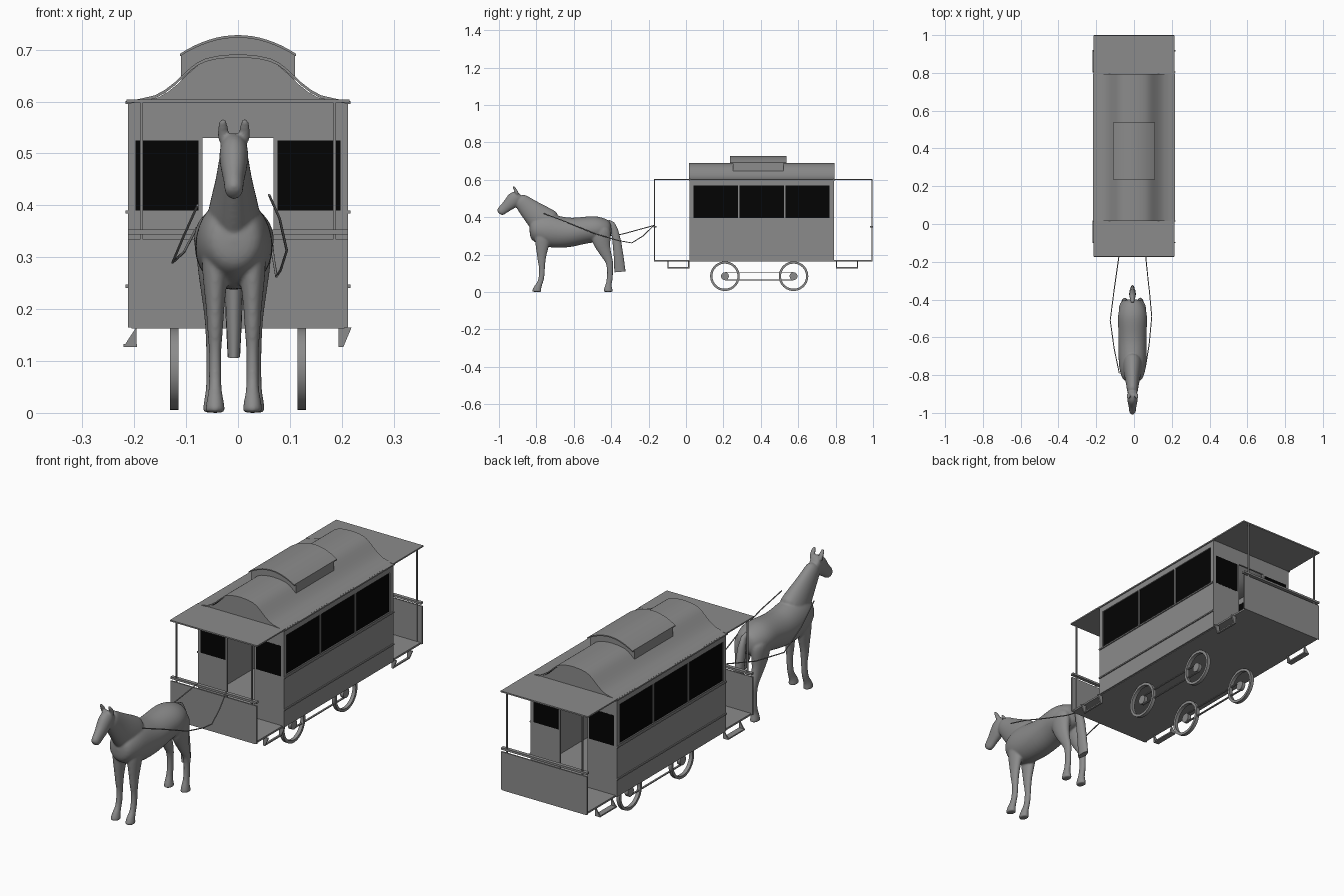
import bpy, bmesh
from math import pi, sin, cos
from mathutils import Vector

black = bpy.data.materials.new("black_glass")
black.diffuse_color = (0.001, 0.001, 0.001, 1)
grey = bpy.data.materials.new("dark_grey")
grey.diffuse_color = (0.26, 0.26, 0.26, 1)


def make(name, bm, smooth=None, mat=None):
    bmesh.ops.recalc_face_normals(bm, faces=bm.faces)
    me = bpy.data.meshes.new(name)
    bm.to_mesh(me)
    bm.free()
    ob = bpy.data.objects.new(name, me)
    bpy.context.collection.objects.link(ob)
    me.materials.append(mat or grey)
    if smooth:
        bpy.ops.object.select_all(action='DESELECT')
        ob.select_set(True)
        bpy.context.view_layer.objects.active = ob
        bpy.ops.object.shade_smooth_by_angle(angle=smooth)
    return ob


def prism(name, pts, a, b, axis='y', smooth=None, mat=None):
    """Extrude a closed 2D outline (xz along y, or yz along x) from a to b."""
    bm = bmesh.new()
    co = (lambda p, t: (p[0], t, p[1])) if axis == 'y' else (lambda p, t: (t, p[0], p[1]))
    lo, hi = ([bm.verts.new(co(p, t)) for p in pts] for t in (a, b))
    n = len(pts)
    bm.faces.new(lo)
    bm.faces.new(hi[::-1])
    for i in range(n):
        bm.faces.new((lo[i], lo[(i + 1) % n], hi[(i + 1) % n], hi[i]))
    return make(name, bm, smooth, mat)


def box(name, x0, x1, y0, y1, z0, z1, mat=None):
    return prism(name, [(x0, z0), (x1, z0), (x1, z1), (x0, z1)], y0, y1, mat=mat)


def ring(name, x0, x1, y, z, ro, ri, n=40):
    """Wheel rim: rectangular section swept round the x axis."""
    bm = bmesh.new()
    sec = [(x0, ri), (x1, ri), (x1, ro), (x0, ro)]
    rows = [[bm.verts.new((x, y + r * cos(2 * pi * k / n), z + r * sin(2 * pi * k / n))) for x, r in sec]
            for k in range(n)]
    for k in range(n):
        p, q = rows[k], rows[(k + 1) % n]
        for j in range(4):
            bm.faces.new((p[j], p[(j + 1) % 4], q[(j + 1) % 4], q[j]))
    return make(name, bm, 0.6)


def tube(name, pts, r):
    cu = bpy.data.curves.new(name, 'CURVE')
    cu.dimensions = '3D'
    cu.bevel_depth = r
    cu.bevel_resolution = 2
    cu.use_fill_caps = True
    cu.materials.append(grey)
    sp = cu.splines.new('POLY')
    sp.points.add(len(pts) - 1)
    for sp_point, p in zip(sp.points, pts):
        sp_point.co = (*p, 1)
    ob = bpy.data.objects.new(name, cu)
    bpy.context.collection.objects.link(ob)


def loft(bm, secs, x=0.0, n=16):
    """Elliptical sections (y, z, half width, half depth) along a path in the yz plane."""
    c = [Vector((x, s[0], s[1])) for s in secs]
    rows = []
    for i, s in enumerate(secs):
        t = (c[min(i + 1, len(c) - 1)] - c[max(i - 1, 0)]).normalized()
        up = t.cross(Vector((1, 0, 0)))
        rows.append([bm.verts.new(c[i] + Vector((s[2] * cos(2 * pi * k / n), 0, 0)) + up * s[3] * sin(2 * pi * k / n))
                     for k in range(n)])
    for p, q in zip(rows, rows[1:]):
        for k in range(n):
            bm.faces.new((p[k], p[(k + 1) % n], q[(k + 1) % n], q[k]))
    bm.faces.new(rows[0])
    bm.faces.new(rows[-1])


# ---- tram body ----
Y0, Y1, E0, E1, W = 0.02, 0.79, -0.172, 0.998, 0.212
box("floor", -0.205, 0.205, E0, E1, 0.163, 0.171)
for s, side in ((-1, "left"), (1, "right")):
    a, b = sorted((s * W, s * (W - 0.008)))
    box(side + "_lower_wall", a, b, Y0, Y1, 0.165, 0.395)
    box(side + "_upper_wall", a, b, Y0, Y1, 0.57, 0.602)
    for i, (p, q) in enumerate(((Y0, 0.04), (0.278, 0.286), (0.524, 0.532), (0.768, Y1))):
        box(f"{side}_window_post_{i}", a, b, p, q, 0.395, 0.57)
    box(side + "_windows", s * W - s * 0.006 - 0.001, s * W - s * 0.006 + 0.001, 0.04, 0.768, 0.395, 0.57, black)
    a, b = sorted((s * (W - 0.002), s * (W + 0.005)))
    for z in (0.387, 0.244):
        box(side + "_moulding", a, b, Y0, Y1, z - 0.003, z + 0.003)

# ---- roof profile and end walls ----
half = [(0.217, 0.601), (0.19, 0.605), (0.16, 0.612), (0.14, 0.623), (0.122, 0.637), (0.107, 0.651), (0.093, 0.664),
        (0.079, 0.675), (0.062, 0.683), (0.04, 0.688), (0.02, 0.690)]
arch = [(-x, z) for x, z in half] + [(0, 0.691)] + half[::-1]
prism("roof", arch + [(x, z - 0.006) for x, z in arch[::-1]], Y0 - 0.004, Y1 + 0.004, smooth=0.6)
for y, e, d, end in ((Y0, E0, 1, "front"), (Y1, E1, -1, "rear")):
    p, q = sorted((y, y + d * 0.008))
    prism(end + "_gable", [(x * 0.96, z - 0.004) for x, z in arch], p, q)
    box(end + "_door_lintel", -W, W, p, q, 0.53, 0.602)
    for s in (-1, 1):
        a, b = sorted((s * 0.068, s * W))
        box(end + "_end_wall", a, b, p, q, 0.165, 0.53)
        a, b = sorted((s * 0.076, s * 0.198))
        box(end + "_window", a, b, p - 0.001, q + 0.001, 0.39, 0.525, black)
    # platform canopy, dash panel, rail and posts
    p, q = sorted((e, y + d * 0.004))
    box(end + "_canopy", -0.215, 0.215, p, q, 0.598, 0.604)
    p, q = sorted((e, e + d * 0.006))
    box(end + "_dash", -W, W, p, q, 0.165, 0.334)
    p, q = sorted((e - d * 0.002, e + d * 0.014))
    box(end + "_rail", -W, W, p, q, 0.344, 0.353)
    for x in (-0.186, 0.186):
        p, q = sorted((e + d * 0.001, e + d * 0.007))
        box(end + "_post", x - 0.003, x + 0.003, p, q, 0.165, 0.6)

# ---- raised roof vent ----
vent = [(0.112 * k / 8, 0.728 - 0.036 * (k / 8) ** 2) for k in range(-8, 9)]
prism("vent_box", [(x * 0.98, z - 0.003) for x, z in vent] + [(0.11, 0.642), (-0.11, 0.642)], 0.25, 0.52, smooth=0.6)
prism("vent_cover", vent + [(x, z - 0.005) for x, z in vent[::-1]], 0.235, 0.537, smooth=0.6)

# ---- steps ----
for y in (-0.1, 0.802):
    for name, pl in (("left_step", [(-0.196, 0.165), (-0.221, 0.127), (-0.195, 0.127)]),
                     ("right_step", [(0.194, 0.165), (0.219, 0.165), (0.203, 0.127), (0.194, 0.127)])):
        for t in (y, y + 0.112):
            prism(name + "_bracket", pl, t, t + 0.006)
        low = [p[0] for p in pl if p[1] < 0.13]
        box(name, min(low), max(low), y, y + 0.118, 0.127, 0.133)

# ---- wheels, hubs and connecting bars ----
for s in (-1, 1):
    a, b = sorted((s * 0.115, s * 0.131))
    for y in (0.208, 0.575):
        ring("wheel_rim", a, b, y, 0.085, 0.079, 0.067)
        prism("wheel_hub", [(y + 0.021 * cos(k * pi / 12), 0.085 + 0.021 * sin(k * pi / 12)) for k in range(24)],
              a, b, 'x', smooth=0.6)
    for z in (0.106, 0.064):
        box("wheel_bar", s * 0.122 - 0.004, s * 0.122 + 0.004, 0.208, 0.575, z - 0.002, z + 0.002)

# ---- horse ----
CX = -0.008
bm = bmesh.new()
loft(bm, [(-0.397, 0.338, 0.035, 0.038), (-0.425, 0.335, 0.064, 0.057), (-0.48, 0.337, 0.081, 0.074),
          (-0.54, 0.332, 0.077, 0.072), (-0.62, 0.316, 0.077, 0.08), (-0.70, 0.323, 0.076, 0.09),
          (-0.76, 0.332, 0.073, 0.088), (-0.805, 0.335, 0.062, 0.07), (-0.838, 0.335, 0.042, 0.048)], CX)
# neck and head
loft(bm, [(-0.715, 0.345, 0.055, 0.085), (-0.76, 0.375, 0.053, 0.084), (-0.83, 0.437, 0.037, 0.06),
          (-0.87, 0.475, 0.031, 0.047), (-0.9, 0.505, 0.026, 0.035)], CX)
loft(bm, [(-0.885, 0.522, 0.02, 0.022), (-0.897, 0.513, 0.026, 0.034), (-0.92, 0.495, 0.03, 0.044),
          (-0.95, 0.465, 0.024, 0.032), (-0.975, 0.444, 0.019, 0.027), (-0.991, 0.43, 0.019, 0.025),
          (-1.0, 0.42, 0.012, 0.015)], CX)
for s in (-1, 1):
    # ear, front leg, hind leg
    loft(bm, [(-0.9, 0.52, 0.01, 0.01), (-0.908, 0.54, 0.0115, 0.009), (-0.918, 0.556, 0.01, 0.007),
              (-0.925, 0.568, 0.005, 0.004)], CX + s * 0.021)
    loft(bm, [(-0.765, 0.34, 0.03, 0.05), (-0.768, 0.25, 0.024, 0.038), (-0.772, 0.2, 0.017, 0.026),
              (-0.772, 0.155, 0.0155, 0.02), (-0.769, 0.125, 0.0115, 0.015), (-0.772, 0.075, 0.0125, 0.016),
              (-0.782, 0.045, 0.012, 0.015), (-0.793, 0.028, 0.016, 0.02), (-0.798, 0.005, 0.0195, 0.026),
              (-0.798, 0.0, 0.019, 0.025)], CX + s * 0.036)
    loft(bm, [(-0.45, 0.36, 0.035, 0.05), (-0.458, 0.285, 0.031, 0.057), (-0.44, 0.23, 0.022, 0.036),
              (-0.417, 0.18, 0.015, 0.024), (-0.407, 0.155, 0.014, 0.02), (-0.406, 0.11, 0.012, 0.015),
              (-0.407, 0.07, 0.0125, 0.017), (-0.413, 0.045, 0.013, 0.015), (-0.416, 0.028, 0.016, 0.02),
              (-0.416, 0.005, 0.0195, 0.026), (-0.416, 0.0, 0.019, 0.025)], CX + s * 0.041)
horse = make("horse", bm)
sub = horse.modifiers.new("subdivide", 'SUBSURF')
sub.levels = sub.render_levels = 2
rm = horse.modifiers.new("merge", 'REMESH')
rm.mode = 'VOXEL'
rm.voxel_size = 0.004
rm.use_smooth_shade = True
sm = horse.modifiers.new("soften", 'SMOOTH')
sm.factor = 0.5
sm.iterations = 7

# tail
bm = bmesh.new()
loft(bm, [(-0.418, 0.378, 0.008, 0.01), (-0.395, 0.365, 0.012, 0.014), (-0.382, 0.33, 0.016, 0.019),
          (-0.37, 0.27, 0.018, 0.023), (-0.36, 0.19, 0.016, 0.026), (-0.353, 0.108, 0.012, 0.03)], CX)
make("tail", bm, 0.8)

# ---- reins ----
tube("left_rein", [(-0.08, E0, 0.356), (-0.104, -0.34, 0.31), (-0.126, -0.51, 0.29), (-0.105, -0.66, 0.34),
                   (-0.078, -0.79, 0.4)], 0.0025)
tube("right_rein", [(0.062, E0, 0.356), (0.068, -0.23, 0.3), (0.074, -0.29, 0.263), (0.082, -0.36, 0.275),
                    (0.094, -0.49, 0.313), (0.08, -0.64, 0.375), (0.06, -0.76, 0.42)], 0.0025)
